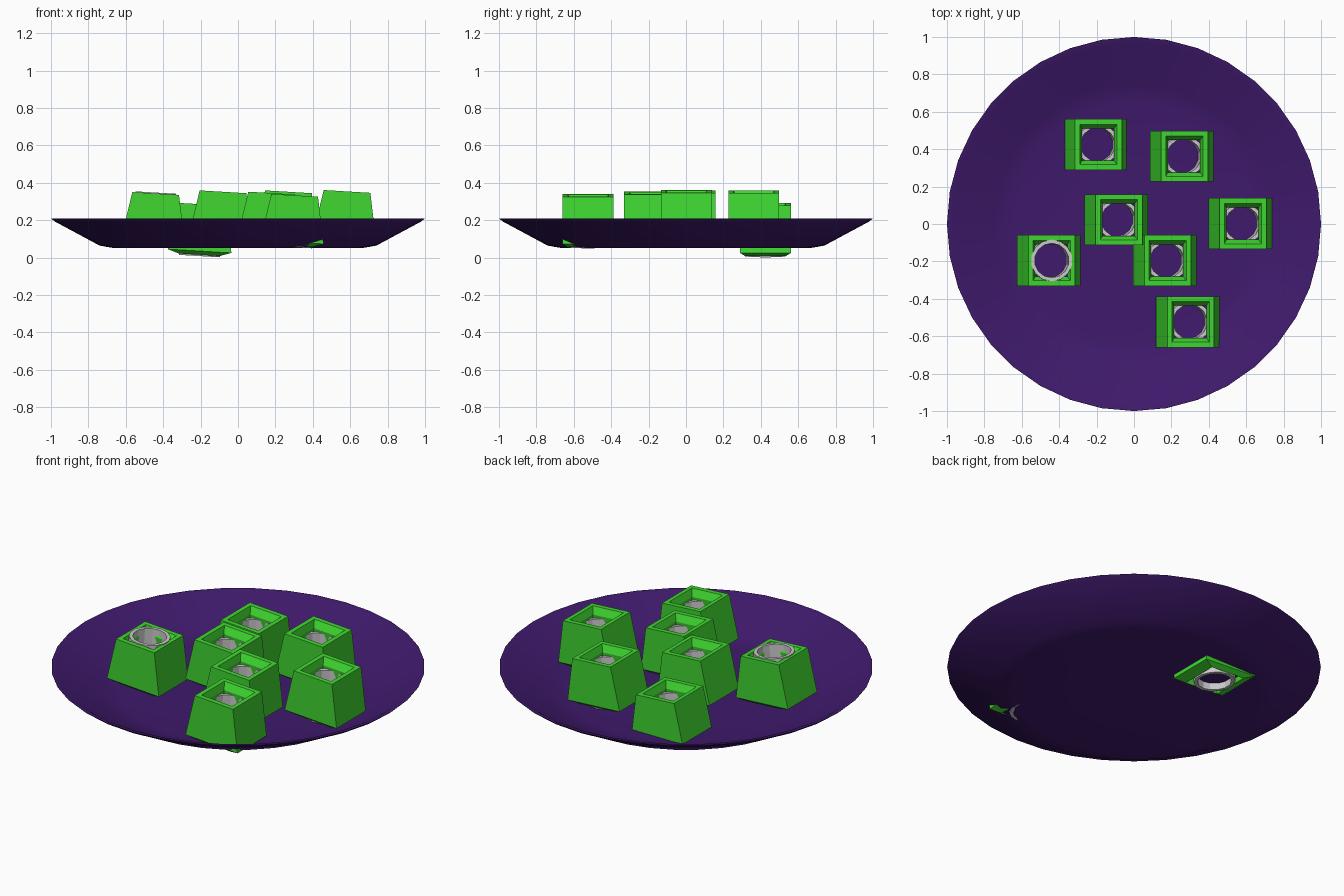
import bpy, bmesh
from math import sin, cos, pi, radians

if "Cube" in bpy.data.objects:
    bpy.data.objects.remove(bpy.data.objects["Cube"])


def material(name, rgb):
    m = bpy.data.materials.new(name)
    m.diffuse_color = (*rgb, 1)
    m.use_nodes = True
    m.node_tree.nodes["Principled BSDF"].inputs["Base Color"].default_value = m.diffuse_color
    return m


def skin(name, loops, mat=None, closed=False):
    """Join a stack of equal-length point loops with quads."""
    bm = bmesh.new()
    rows = [[bm.verts.new(p) for p in loop] for loop in loops]
    n = len(rows[0])
    pairs = list(zip(rows, rows[1:])) + ([(rows[-1], rows[0])] if closed else [])
    for a, b in pairs:
        for i in range(n):
            j = (i + 1) % n
            bm.faces.new((a[i], a[j], b[j], b[i]))
    if not closed:
        bm.faces.new(rows[0])
        bm.faces.new(rows[-1])
    bmesh.ops.recalc_face_normals(bm, faces=bm.faces)
    me = bpy.data.meshes.new(name)
    bm.to_mesh(me)
    bm.free()
    ob = bpy.data.objects.new(name, me)
    bpy.context.collection.objects.link(ob)
    if mat:
        me.materials.append(mat)
    return ob


def circle(r, z, n):
    return [(r * sin(2 * pi * i / n), r * cos(2 * pi * i / n), z) for i in range(n)]


def rect(hx, hy, z):
    return [(-hx, -hy, z), (hx, -hy, z), (hx, hy, z), (-hx, hy, z)]


purple = material("plate_purple", (0.05, 0.01, 0.15))
green = material("block_green", (0.05, 0.68, 0.03))

# Shallow round plate
profile = [(0.3, 0.05), (0.66, 0.05), (0.74, 0.064), (0.98, 0.193), (1.0, 0.21),
           (0.97, 0.205), (0.75, 0.078), (0.64, 0.065), (0.3, 0.065)]
plate = skin("plate", [circle(r, z, 36) for r, z in profile], purple)
bpy.context.view_layer.objects.active = plate
plate.select_set(True)
bpy.ops.object.shade_smooth_by_angle(angle=radians(35))

# Tapered hollow blocks: x, y, height of base, upward shift of the inner tube
blocks = [(-0.455, -0.195, 0.093, 0.06), (-0.205, 0.425, 0.035, 0),
          (-0.095, 0.023, 0.102, 0), (0.255, 0.362, 0.102, 0),
          (0.165, -0.195, 0.095, 0), (0.568, 0.002, 0.104, 0),
          (0.288, -0.523, 0.083, 0)]
for x, y, z, lift in blocks:
    # Block with dished top, square hole and bulging underside
    body = skin("block", [
        rect(0.17, 0.136, 0), rect(0.125, 0.136, 0.25), rect(0.1, 0.108, 0.25),
        rect(0.086, 0.086, 0.21), rect(0.11, 0.11, -0.02)], green, closed=True)
    # Grey tube lining the hole
    tube = skin("inner_tube", [
        circle(0.112, -0.027 + lift, 14), circle(0.112, 0.195 + lift, 14),
        circle(0.092, 0.195 + lift, 14), circle(0.092, -0.027 + lift, 14)], closed=True)
    for ob in (body, tube):
        ob.location = (x, y, z)
        ob.rotation_euler = (0, radians(3.4), 0)
